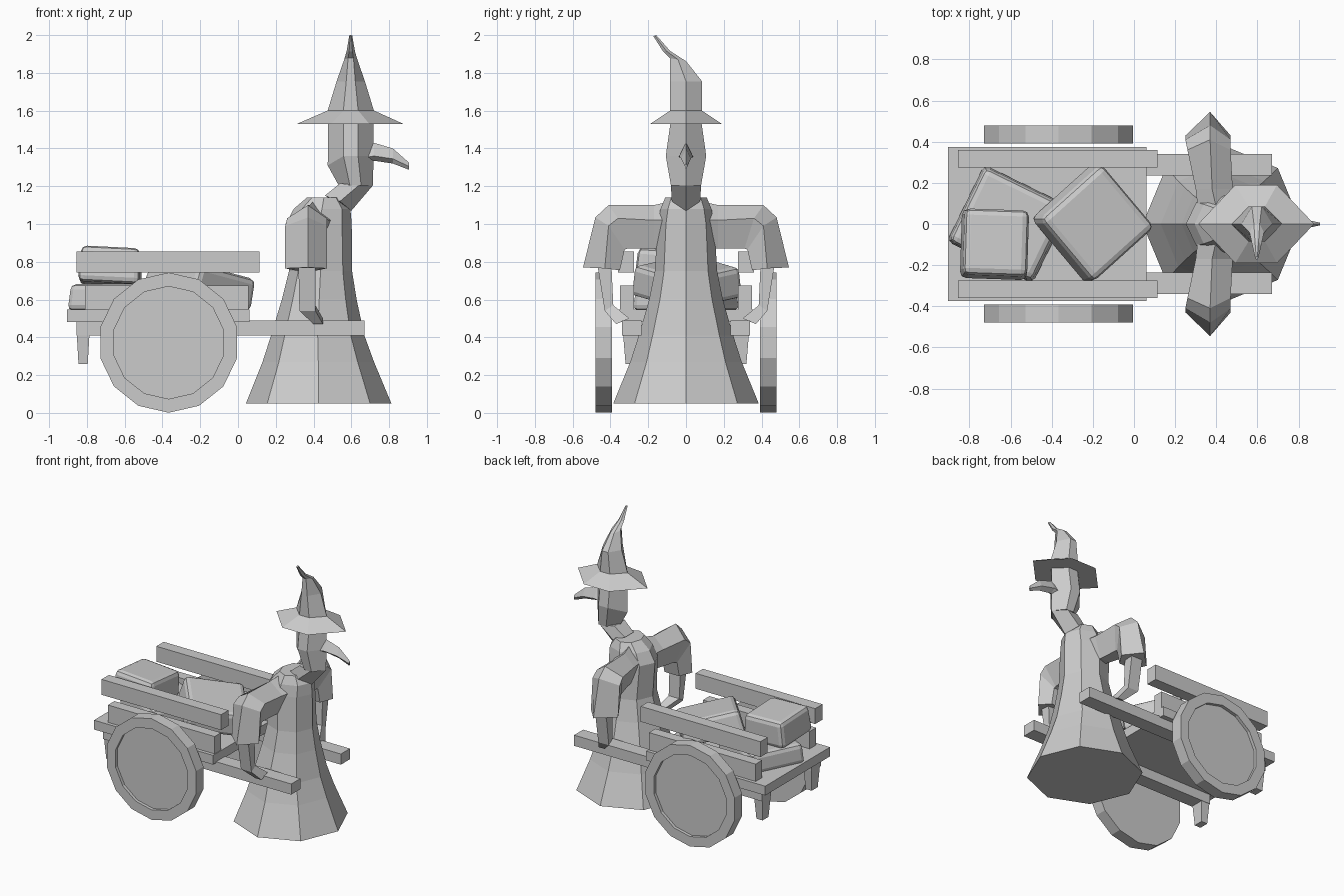
import bpy, bmesh, math
from mathutils import Matrix, Vector

if "Cube" in bpy.data.objects:
    bpy.data.objects.remove(bpy.data.objects["Cube"])

grey = bpy.data.materials.new("plain grey")
grey.diffuse_color = (0.6, 0.6, 0.6, 1)
grey.use_nodes = True
grey.node_tree.nodes["Principled BSDF"].inputs["Base Color"].default_value = grey.diffuse_color


def finish(name, bm):
    bmesh.ops.recalc_face_normals(bm, faces=bm.faces)
    me = bpy.data.meshes.new(name)
    bm.to_mesh(me)
    bm.free()
    me.materials.append(grey)
    ob = bpy.data.objects.new(name, me)
    bpy.context.collection.objects.link(ob)
    return ob


def loft(name, rings):
    """Skin a row of equally sized rings and cap both ends."""
    bm = bmesh.new()
    rows = [[bm.verts.new(p) for p in r] for r in rings]
    n = len(rows[0])
    for a, b in zip(rows, rows[1:]):
        for i in range(n):
            j = (i + 1) % n
            bm.faces.new((a[i], a[j], b[j], b[i]))
    bm.faces.new(rows[0][::-1])
    bm.faces.new(rows[-1])
    return finish(name, bm)


def box(name, x, y, z, taper=1.0):
    """Box from ranges, with the bottom scaled by taper."""
    cx, cy = sum(x) / 2, sum(y) / 2

    def ring(h, s):
        return [(cx + (px - cx) * s, cy + (py - cy) * s, h)
                for px, py in ((x[0], y[0]), (x[1], y[0]), (x[1], y[1]), (x[0], y[1]))]
    return loft(name, [ring(z[0], taper), ring(z[1], 1)])


def hexagon(cx, cy, z, rx, ry, flat=0.32, tilt=0.0):
    """Six-sided ring pointed along x, tilted in y."""
    f = rx * flat
    pts = [(rx, 0), (f, ry), (-f, ry), (-rx, 0), (-f, -ry), (f, -ry)]
    return [(cx + px, cy + py, z + py * tilt) for px, py in pts]


# Robe: eight-sided flared body
robe = [(0.05, .427, .385, .385), (0.27, .425, .295, .295), (0.41, .422, .247, .25),
        (0.60, .43, .198, .195), (0.75, .437, .167, .165), (1.0, .427, .175, .15),
        (1.08, .445, .15, .135), (1.14, .455, .09, .11)]
loft("robe", [[(cx + rx * math.cos(k * math.pi / 4), ry * math.sin(k * math.pi / 4), z)
               for k in range(8)] for z, cx, rx, ry in robe])

# Neck leaning forward
loft("neck", [
    [(.60, 0, 1.07), (.54, .075, 1.12), (.46, .05, 1.15), (.46, -.05, 1.15), (.54, -.075, 1.12)],
    [(.715, 0, 1.205), (.64, .08, 1.205), (.54, .06, 1.215), (.54, -.06, 1.215), (.64, -.08, 1.205)]])

# Head
head = [hexagon(.622, 0, 1.205, .093, .08), hexagon(.597, 0, 1.36, .12, .107),
        hexagon(.597, 0, 1.55, .12, .08)]
head[0][3] = (.53, 0, 1.21)
head[1][3] = (.475, 0, 1.31)
loft("head", head)

# Beak-like nose
nose = [(.69, 1.43, 1.355, 1.33, .036), (.72, 1.43, 1.36, 1.335, .036),
        (.82, 1.40, 1.345, 1.32, .025), (.905, 1.325, 1.305, 1.287, .006)]
loft("nose", [[(x, 0, t), (x, w, m), (x, 0, b), (x, -w, m)] for x, t, m, b, w in nose])

# Hat brim and bent crown
loft("hat_brim", [hexagon(.594, 0, 1.53, .282, .19, .36), hexagon(.597, 0, 1.60, .124, .085)])
loft("hat_crown", [
    hexagon(.597, 0, 1.595, .124, .085), hexagon(.597, 0, 1.755, .075, .085),
    hexagon(.597, -.042, 1.87, .035, .043, .4, -.2),
    hexagon(.597, -.103, 1.915, .022, .018, .4, .1),
    hexagon(.597, -.165, 1.997, .008, .008, .4, .3)])

# Sleeves and hands on both sides; ring order: ridge, back, inner back, inner front, front
for side, tag in ((-1, "right"), (1, "left")):
    def sleeve_ring(ridge, edge, inner, xs):
        p = [(xs[1], *ridge), (xs[0], *edge), (xs[0] + .05, *inner),
             (xs[2] - .05, *inner), (xs[2], *edge)]
        return [(x, side * y, z) for x, y, z in p]
    loft(tag + "_sleeve", [
        sleeve_ring((.08, 1.12), (.08, 1.02), (.08, .88), (.31, .40, .50)),
        sleeve_ring((.17, 1.10), (.17, 1.02), (.17, .87), (.30, .38, .48)),
        sleeve_ring((.41, 1.10), (.36, 1.03), (.31, .87), (.26, .37, .47)),
        sleeve_ring((.48, 1.035), (.41, .99), (.325, .865), (.25, .37, .47)),
        sleeve_ring((.545, .77), (.43, .765), (.35, .755), (.25, .37, .47))])
    hand = [(.32, .41, .395, .47, .79, .79), (.325, .41, .385, .43, .57, .54),
            (.40, .45, .30, .37, .50, .47)]
    loft(tag + "_hand", [[(a, side * c, zi), (b, side * c, zi), (b, side * d, zo), (a, side * d, zo)]
                         for a, b, c, d, zi, zo in hand])

# Cart bed
box("cart_bed", (-.905, .06), (-.375, .375), (.48, .548))

for s, tag in ((-1, "right"), (1, "left")):
    def span(a, b):
        return tuple(sorted((s * a, s * b)))
    # Handle beams, rails and legs
    box(tag + "_handle", (-.855, .67), span(.235, .34), (.41, .488))
    box(tag + "_lower_rail", (-.81, .055), span(.275, .35), (.545, .675))
    box(tag + "_upper_rail", (-.855, .115), span(.275, .36), (.742, .855))
    box(tag + "_leg", (-.855, -.785), span(.235, .335), (.26, .44), .7)

    # Wheel: fourteen sides with a recessed outer panel
    def wheel_ring(r, y):
        return [(-.367 + r * math.sin(k * math.pi / 7), s * y, .372 + r * math.cos(k * math.pi / 7))
                for k in range(14)]
    loft(tag + "_wheel", [wheel_ring(.371, .392), wheel_ring(.371, .478),
                          wheel_ring(.298, .478), wheel_ring(.298, .455)])


# Chamfered stones lying in the cart
def stone(name, centre, size, turn, tilt=0.0, roll=0.0):
    bm = bmesh.new()
    bmesh.ops.create_cube(bm, size=1)
    bmesh.ops.scale(bm, vec=size, verts=bm.verts)
    for v in bm.verts:
        if v.co.z > 0:
            v.co.xy *= 0.94
    bmesh.ops.bevel(bm, geom=bm.edges[:], offset=.03, segments=2, profile=.5, affect='EDGES')
    m = (Matrix.Translation(Vector(centre)) @ Matrix.Rotation(math.radians(tilt), 4, 'Y')
         @ Matrix.Rotation(math.radians(roll), 4, 'X') @ Matrix.Rotation(math.radians(turn), 4, 'Z'))
    bmesh.ops.transform(bm, matrix=m, verts=bm.verts)
    return finish(name, bm)


stone("low_stone", (-.61, 0, .612), (.47, .42, .14), -26)
stone("small_stone", (-.675, -.095, .775), (.33, .34, .19), -2, 3, -4)
stone("tilted_stone", (-.195, .005, .695), (.43, .43, .17), -49, 15)
